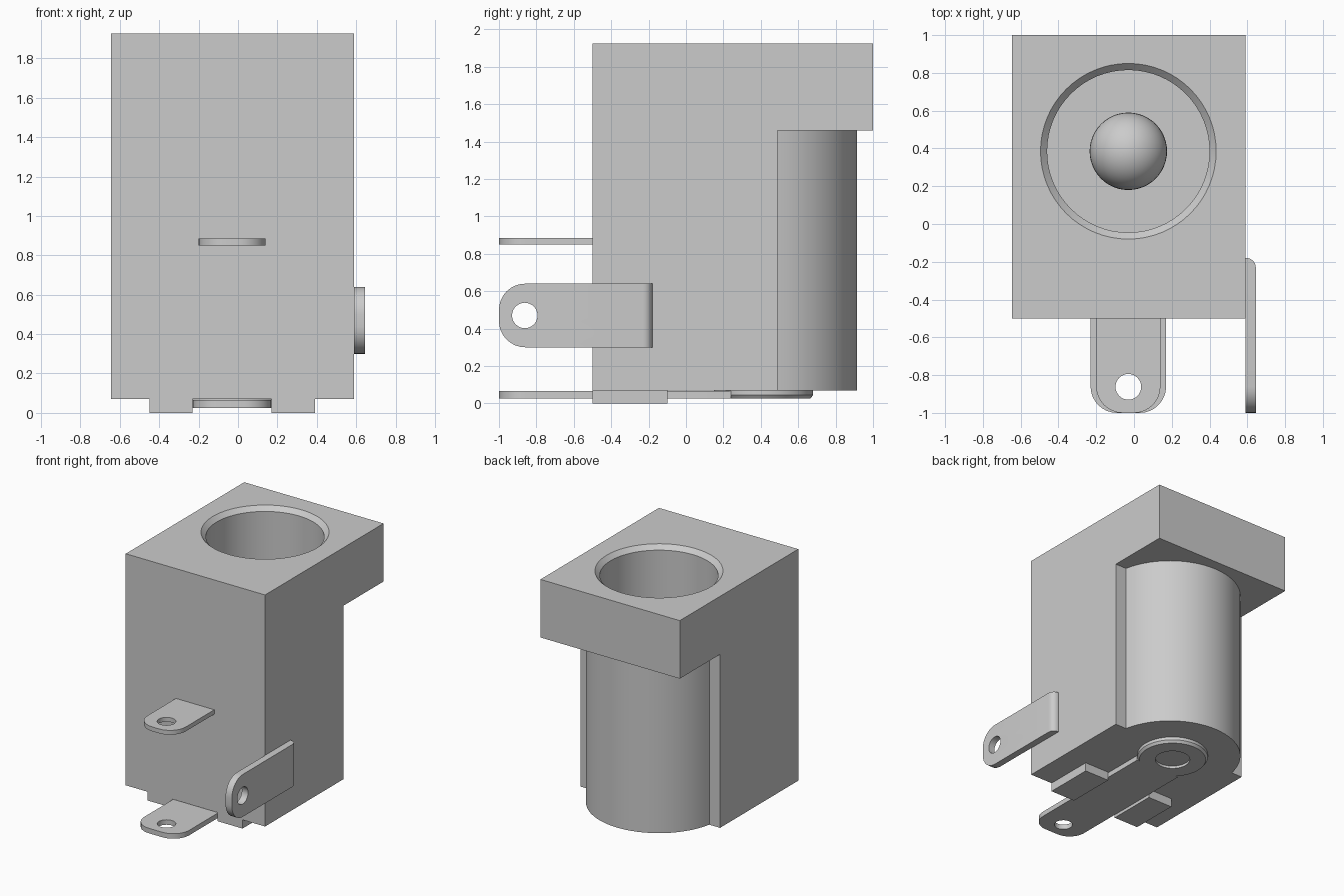
import bpy, bmesh, math

if "Cube" in bpy.data.objects:
    bpy.data.objects.remove(bpy.data.objects["Cube"])

grey = bpy.data.materials.new("plain grey")
grey.use_nodes = True
COLOUR = (0.6, 0.6, 0.6, 1)
grey.diffuse_color = COLOUR
grey.node_tree.nodes["Principled BSDF"].inputs["Base Color"].default_value = COLOUR

CX, CY = -0.03, 0.385      # socket axis


def finish(name, bm):
    bmesh.ops.recalc_face_normals(bm, faces=bm.faces)
    mesh = bpy.data.meshes.new(name)
    bm.to_mesh(mesh)
    bm.free()
    mesh.materials.append(grey)
    obj = bpy.data.objects.new(name, mesh)
    bpy.context.collection.objects.link(obj)
    return obj


def prism(name, outline, depth, place, round_end=0):
    """Extrude a flat outline; place maps (u, v, w) to model space."""
    bm = bmesh.new()
    face = bm.faces.new([bm.verts.new((u, v, 0)) for u, v in outline])
    res = bmesh.ops.extrude_face_region(bm, geom=[face])
    for v in res["geom"]:
        if isinstance(v, bmesh.types.BMVert):
            v.co.z = depth
    if round_end:
        far = max(u for u, v in outline)
        edges = [e for e in bm.edges if all(v.co.x > far - 1e-4 and v.co.z > depth / 2 for v in e.verts)]
        bmesh.ops.bevel(bm, geom=edges, offset=round_end, segments=6, profile=0.5, affect="EDGES")
    for v in bm.verts:
        v.co = place(*v.co)
    return finish(name, bm)


def lathe(name, profile, centre, steps=64):
    """Spin an (r, z) profile around a vertical axis."""
    bm = bmesh.new()
    verts = [bm.verts.new((r, 0, z)) for r, z in profile]
    edges = [bm.edges.new(pair) for pair in zip(verts, verts[1:])]
    bmesh.ops.spin(bm, geom=verts + edges, cent=(0, 0, 0), axis=(0, 0, 1),
                   angle=math.tau, steps=steps)
    bmesh.ops.remove_doubles(bm, verts=bm.verts, dist=1e-5)
    bmesh.ops.translate(bm, verts=bm.verts, vec=(*centre, 0))
    return finish(name, bm)


def combine(obj, other, operation):
    """Apply a boolean and discard the helper."""
    mod = obj.modifiers.new("cut", "BOOLEAN")
    mod.object, mod.operation, mod.solver = other, operation, "EXACT"
    bpy.context.view_layer.objects.active = obj
    bpy.ops.object.modifier_apply(modifier=mod.name)
    bpy.data.objects.remove(other)


def smooth(obj):
    bpy.ops.object.select_all(action="DESELECT")
    obj.select_set(True)
    bpy.context.view_layer.objects.active = obj
    bpy.ops.object.shade_smooth_by_angle(angle=math.radians(30))


def terminal(name, half, length, thick, place, round_end=0):
    """Solder tab with rounded corners at the tip and a round eyelet."""
    r = 0.14
    arc = [i * math.pi / 16 for i in range(9)]
    side = [(r - r * math.cos(a), half - r + r * math.sin(a)) for a in arc]
    outline = side + [(length, half), (length, -half)] + [(u, -v) for u, v in reversed(side)]
    tab = prism(name, outline, thick, place, round_end)
    ring = [(0.138 + 0.068 * math.cos(i * math.tau / 32), 0.068 * math.sin(i * math.tau / 32))
            for i in range(32)]
    hole = prism("eyelet_cutter", ring, thick * 3, lambda u, v, w: place(u, v, w - thick))
    combine(tab, hole, "DIFFERENCE")
    smooth(tab)


# Housing: overhanging block, round barrel behind, chamfered socket
profile = [(-0.5, 0.07), (0.49, 0.07), (0.49, 1.46), (1, 1.46), (1, 1.925), (-0.5, 1.925)]
housing = prism("housing", profile, 1.235, lambda u, v, w: (w - 0.645, u, v))
barrel = lathe("barrel", [(0, 0.07), (0.53, 0.07), (0.53, 1.6), (0, 1.6)], (CX, CY))
combine(housing, barrel, "UNION")
socket = lathe("socket_cutter", [(0, 0.3), (0.43, 0.3), (0.43, 1.89), (0.465, 1.925),
                                 (0.5, 1.96), (0, 1.96)], (CX, CY))
combine(housing, socket, "DIFFERENCE")
smooth(housing)

# Centre pin with a domed tip
R, TOP = 0.205, 1.55
dome = [(R * math.cos(i * math.pi / 20), TOP - R + R * math.sin(i * math.pi / 20)) for i in range(10)]
smooth(lathe("centre_pin", [(0, 0.28), (R, 0.28)] + dome + [(0, TOP)], (CX, CY), 48))

# Feet under the front edge
for name, x in (("right_foot", -0.45), ("left_foot", 0.17)):
    prism(name, [(x, -0.5), (x + 0.22, -0.5), (x + 0.22, -0.1), (x, -0.1)], 0.075,
          lambda u, v, w: (u, v, w))

# Solder terminals
terminal("front_terminal", 0.17, 0.55, 0.035, lambda u, v, w: (CX + v, u - 1, w + 0.85))
terminal("bottom_terminal", 0.2, 1.24, 0.04, lambda u, v, w: (CX + v, u - 1, w + 0.025))
terminal("side_terminal", 0.17, 0.82, 0.055, lambda u, v, w: (0.59 + w, u - 1, 0.47 + v), 0.05)

# Riveted disc at the end of the bottom terminal
smooth(lathe("rivet_disc", [(0, 0.045), (0.13, 0.045), (0.13, 0.025), (0.25, 0.025),
                            (0.265, 0.045), (0.265, 0.08), (0, 0.08)], (CX, 0.415)))
